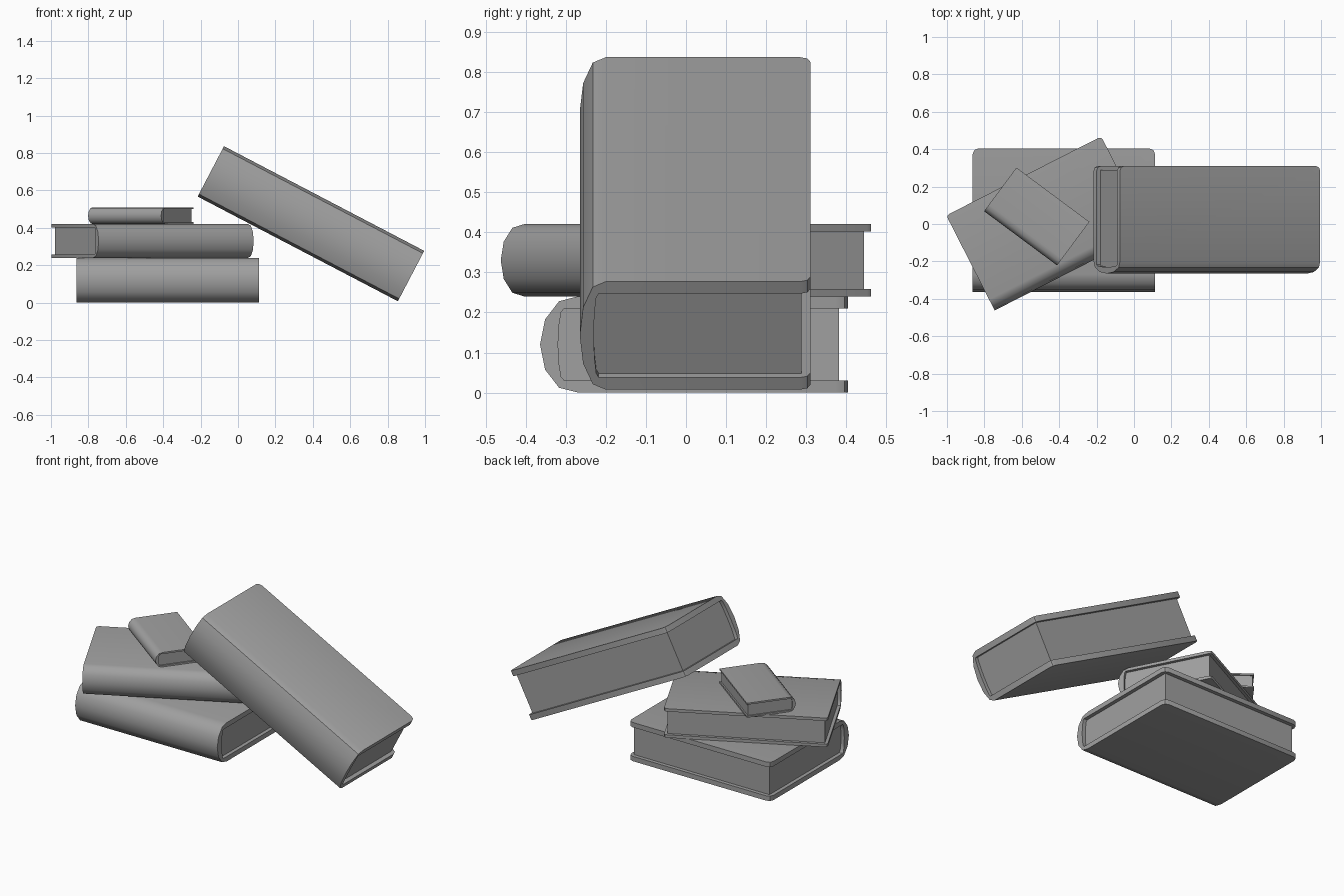
import bpy, bmesh
from math import radians
from mathutils import Matrix, Vector

if "Cube" in bpy.data.objects:
    bpy.data.objects.remove(bpy.data.objects["Cube"])

grey = bpy.data.materials.new("plain_grey")
grey.use_nodes = True
colour = (0.35, 0.35, 0.35, 1)
grey.diffuse_color = colour
grey.node_tree.nodes["Principled BSDF"].inputs["Base Color"].default_value = colour

# Rounded spine: (share of the depth, share of the thickness)
SPINE = [(0, 0.5), (0.5, 0.45), (0.87, 0.26), (1, 0)]


def arc(front, depth, thick, shape):
    """Spine curve from top to bottom; front is its foremost y."""
    upper = [(front + depth * (1 - d), thick * h) for d, h in shape]
    return upper + [(y, -z) for y, z in reversed(upper[:-1])]


def extrude(name, section, length, matrix, corner=0):
    """Sweep a y-z section along x and round the fore-edge corners."""
    bm = bmesh.new()
    face = bm.faces.new([bm.verts.new((-length / 2, y, z)) for y, z in section])
    sweep = bmesh.ops.extrude_face_region(bm, geom=[face], use_keep_orig=True)
    moved = [v for v in sweep["geom"] if isinstance(v, bmesh.types.BMVert)]
    bmesh.ops.translate(bm, verts=moved, vec=(length, 0, 0))
    bmesh.ops.recalc_face_normals(bm, faces=bm.faces)
    if corner:
        back = max(y for y, z in section) - 1e-4
        edges = [e for e in bm.edges
                 if all(v.co.y > back for v in e.verts)
                 and abs(e.verts[0].co.x - e.verts[1].co.x) < 1e-4]
        bmesh.ops.bevel(bm, geom=edges, offset=corner, segments=2,
                        profile=0.5, affect='EDGES')
    mesh = bpy.data.meshes.new(name)
    bm.to_mesh(mesh)
    bm.free()
    mesh.materials.append(grey)
    obj = bpy.data.objects.new(name, mesh)
    obj.matrix_world = matrix
    bpy.context.collection.objects.link(obj)
    bpy.ops.object.select_all(action='DESELECT')
    obj.select_set(True)
    bpy.context.view_layer.objects.active = obj
    bpy.ops.object.shade_smooth_by_angle(angle=radians(42))


def book(name, size, centre, turn, axis, board, depth, spine, recess, corner):
    length, width, thick = size
    matrix = Matrix.Translation(Vector(centre)) @ Matrix.Rotation(radians(turn), 4, axis)
    front, back = -width / 2, width / 2
    inner = thick - 2 * board
    outside = arc(front, depth, thick, SPINE)
    inside = arc(front + spine, spine * 0.35, inner, SPINE)
    # Cover: two boards joined by the spine
    cover = ([(back, thick / 2)] + outside + [(back, -thick / 2), (back, -inner / 2)]
             + inside[::-1] + [(back, inner / 2)])
    extrude(name + "_cover", cover, length, matrix, corner)
    # Page block, set back from the cover edges
    pages = [(back - recess, inner / 2)] + inside + [(back - recess, -inner / 2)]
    extrude(name + "_pages", pages, length - 2 * recess, matrix)


book("bottom_book", (0.975, 0.768, 0.24), (-0.375, 0.02, 0.12), 0, 'Z',
     0.03, 0.095, 0.045, 0.023, 0.03)
book("middle_book", (0.93, 0.57, 0.18), (-0.46, 0.003, 0.33), 27, 'Z',
     0.018, 0.065, 0.035, 0.018, 0.018)
book("small_book", (0.486, 0.29, 0.09), (-0.52, 0.04, 0.465), -36.6, 'Z',
     0.01, 0.045, 0.02, 0.008, 0)
book("leaning_book", (1.208, 0.575, 0.304), (0.39, 0.0225, 0.422), 27.6, 'Y',
     0.034, 0.065, 0.035, 0.022, 0.025)
